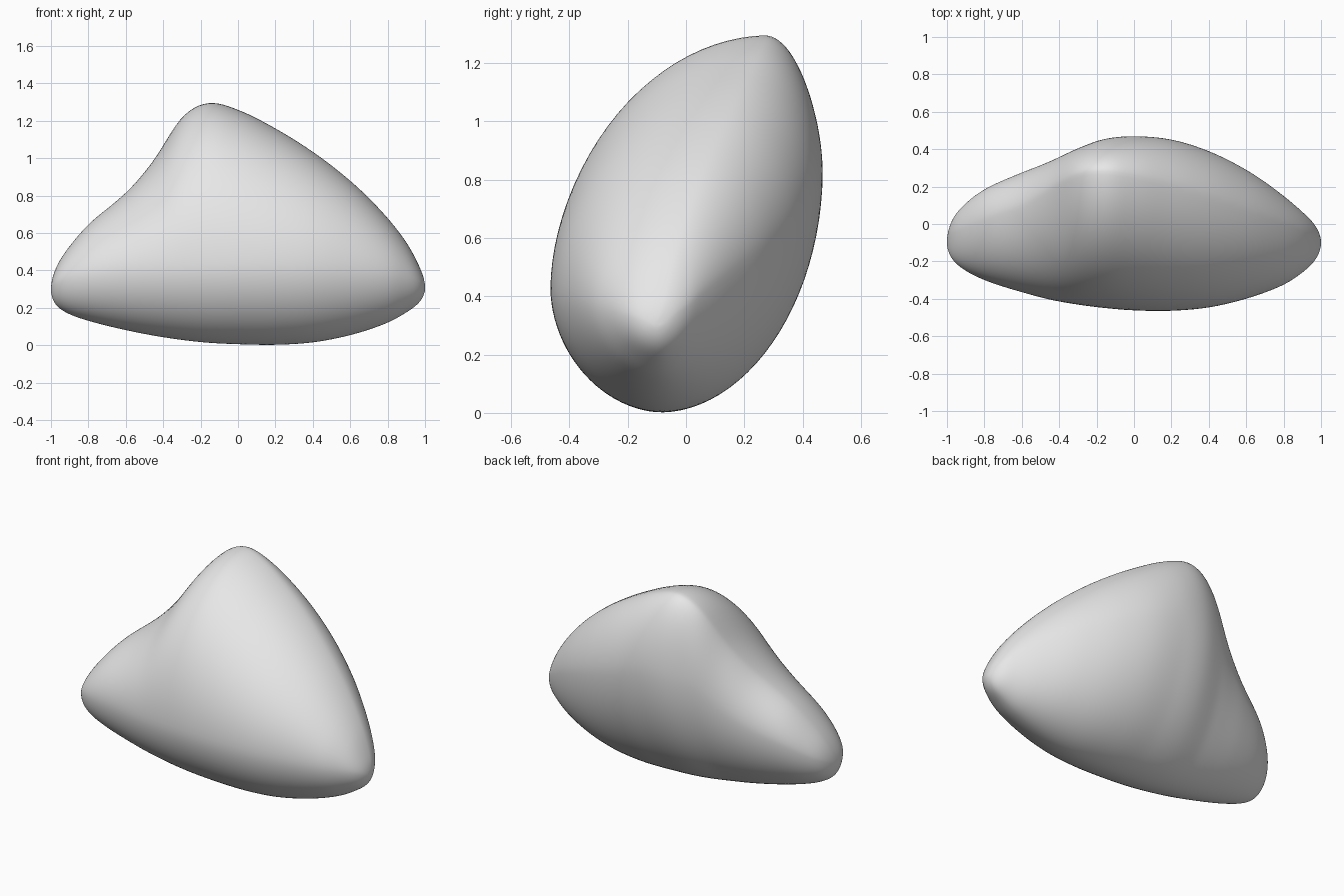
import bpy, bmesh, math

if "Cube" in bpy.data.objects:
    bpy.data.objects.remove(bpy.data.objects["Cube"])

# Silhouette stations along x: x, top z, bottom z, back y, front y, ridge y
STATIONS = [
    (-1.00, 0.295, 0.295, -0.10, -0.10, -0.10),
    (-0.97, 0.42, 0.212, 0.025, -0.19, -0.05),
    (-0.90, 0.53, 0.165, 0.11, -0.25, -0.02),
    (-0.80, 0.645, 0.13, 0.185, -0.30, 0.02),
    (-0.60, 0.815, 0.08, 0.275, -0.365, 0.09),
    (-0.45, 0.99, 0.05, 0.335, -0.405, 0.18),
    (-0.30, 1.22, 0.027, 0.405, -0.432, 0.26),
    (-0.16, 1.297, 0.012, 0.455, -0.45, 0.275),
    (0.00, 1.26, 0.004, 0.47, -0.463, 0.25),
    (0.20, 1.16, 0.001, 0.452, -0.465, 0.20),
    (0.40, 1.035, 0.014, 0.39, -0.447, 0.14),
    (0.60, 0.88, 0.053, 0.29, -0.40, 0.07),
    (0.80, 0.68, 0.12, 0.15, -0.325, 0.00),
    (0.90, 0.55, 0.175, 0.065, -0.26, -0.04),
    (0.97, 0.42, 0.23, -0.01, -0.19, -0.07),
    (1.00, 0.305, 0.305, -0.10, -0.10, -0.10),
]
ANGLES = [math.acos(-s[0]) for s in STATIONS]


def slope(i, k):
    a, b = max(i - 1, 0), min(i + 1, len(STATIONS) - 1)
    return (STATIONS[b][k] - STATIONS[a][k]) / (ANGLES[b] - ANGLES[a])


def sample(u, k):
    """Smooth interpolation of one column of the stations."""
    i = max(j for j in range(len(ANGLES) - 1) if ANGLES[j] <= u)
    h = ANGLES[i + 1] - ANGLES[i]
    t = (u - ANGLES[i]) / h
    return ((2*t**3 - 3*t**2 + 1) * STATIONS[i][k] + (t**3 - 2*t**2 + t) * h * slope(i, k)
            + (3*t**2 - 2*t**3) * STATIONS[i + 1][k] + (t**3 - t**2) * h * slope(i + 1, k))


def section(u, sides=96):
    """Leaning egg section made of four quarter ellipses."""
    top, bottom, back, front, ridge = (sample(u, k) for k in range(1, 6))
    s = math.sin(u)
    z_back = 0.30 + 0.52 * s ** 1.5
    z_front = 0.30 + 0.13 * s
    keel = -0.10 + 0.02 * s
    z_back = min(max(z_back, bottom + 0.2 * (top - bottom)), top - 0.35 * (top - bottom))
    pts = []
    for n in range(sides):
        a = 2 * math.pi * n / sides
        c, d = math.cos(a), math.sin(a)
        y0 = ridge if d >= 0 else keel
        z0 = z_back if c >= 0 else z_front
        ry = (back - y0) if c >= 0 else (y0 - front)
        rz = (top - z0) if d >= 0 else (z0 - bottom)
        pts.append((-math.cos(u), y0 + ry * math.copysign(abs(c) ** 1.05, c),
                    z0 + rz * math.copysign(abs(d) ** 1.05, d)))
    return pts


# Pebble body: loft the sections from tip to tip
bm = bmesh.new()
RINGS = 120
rings = [[bm.verts.new(p) for p in section(math.pi * r / RINGS)] for r in range(1, RINGS)]
for a, b in zip(rings, rings[1:]):
    for i in range(len(a)):
        j = (i + 1) % len(a)
        bm.faces.new((a[i], a[j], b[j], b[i]))
for ring, tip in ((rings[0], (-1, -0.10, 0.295)), (rings[-1], (1, -0.10, 0.305))):
    v = bm.verts.new(tip)
    for i in range(len(ring)):
        bm.faces.new((ring[i], ring[(i + 1) % len(ring)], v))
# Soften the section joints
for _ in range(4):
    bmesh.ops.smooth_vert(bm, verts=[v for r in rings[2:-2] for v in r], factor=0.5,
                          use_axis_x=True, use_axis_y=True, use_axis_z=True)
bmesh.ops.recalc_face_normals(bm, faces=bm.faces)
for f in bm.faces:
    f.smooth = True
mesh = bpy.data.meshes.new("pebble")
bm.to_mesh(mesh)
bm.free()
pebble = bpy.data.objects.new("pebble", mesh)
bpy.context.collection.objects.link(pebble)

grey = bpy.data.materials.new("stone_grey")
grey.diffuse_color = (0.8, 0.8, 0.8, 1)
grey.use_nodes = True
grey.node_tree.nodes["Principled BSDF"].inputs["Base Color"].default_value = grey.diffuse_color
mesh.materials.append(grey)
